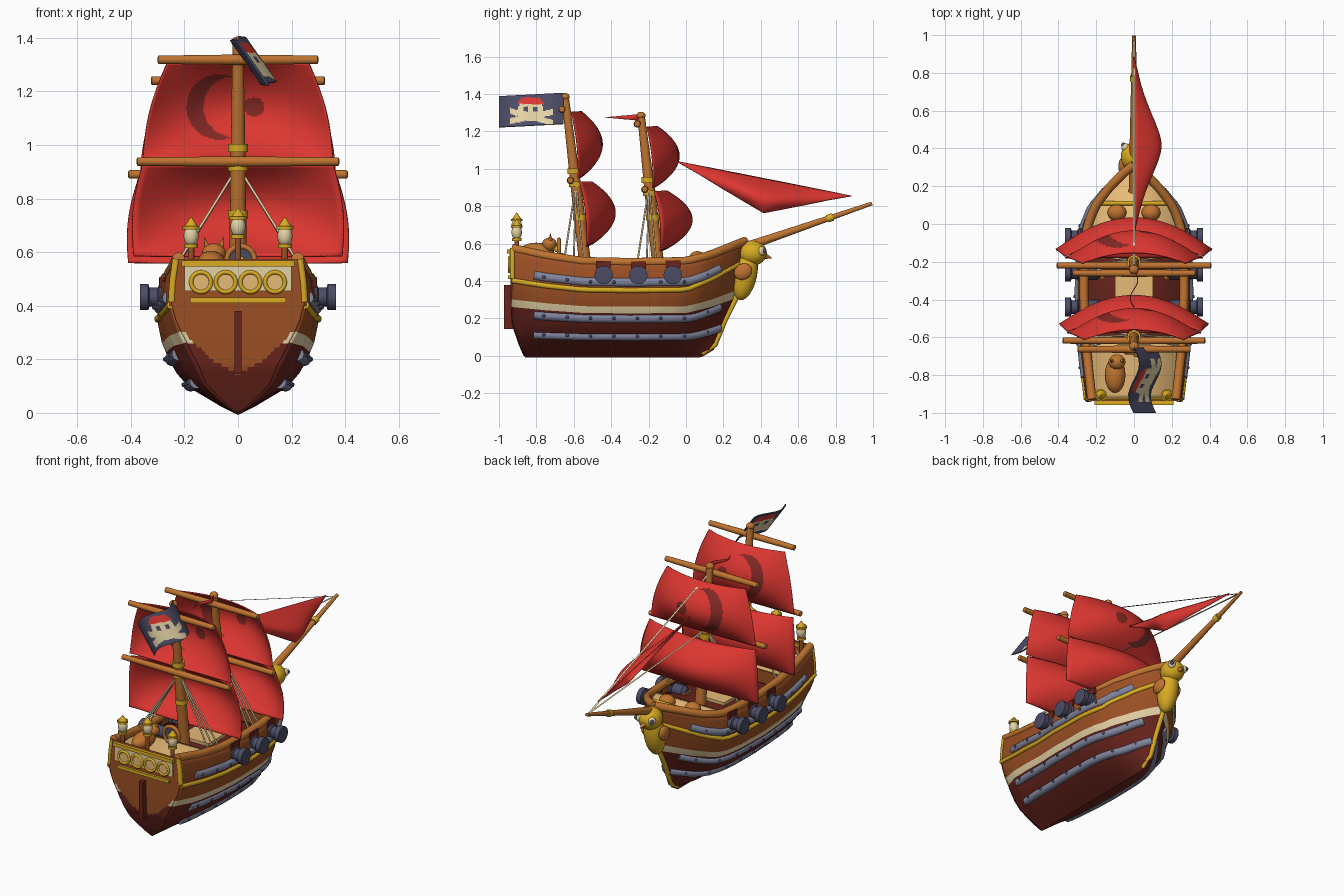
import bpy, bmesh, math
from math import sin, cos, pi
from mathutils import Vector, Matrix, Euler

if "Cube" in bpy.data.objects:
    bpy.data.objects.remove(bpy.data.objects["Cube"])

def material(name, r, g, b):
    m = bpy.data.materials.new(name)
    m.diffuse_color = [((c / 255 + 0.055) / 1.055) ** 2.4 for c in (r, g, b)] + [1]
    m.use_nodes = True
    m.node_tree.nodes["Principled BSDF"].inputs["Base Color"].default_value = m.diffuse_color
    return m

RED = material("sail red", 220, 54, 48)
EMBLEM = material("emblem maroon", 128, 40, 36)
HULL = material("hull brown", 156, 80, 36)
DARK = material("dark red wood", 104, 36, 28)
CREAM = material("cream", 228, 210, 165)
GOLD = material("gold", 218, 172, 34)
GREY = material("steel grey", 128, 132, 156)
NAVY = material("navy", 76, 76, 102)
WOOD = material("mast wood", 192, 116, 48)
TAN = material("deck tan", 234, 189, 121)

def lerp(t, x):
    for (a, p), (b, q) in zip(t, t[1:]):
        if x <= b:
            return p + (q - p) * max(0, (x - a) / (b - a))
    return t[-1][1]

def mesh_obj(name, verts, faces, mats, rule=None, thick=0):
    me = bpy.data.meshes.new(name)
    me.from_pydata([tuple(v) for v in verts], [], faces)
    for m in mats:
        me.materials.append(m)
    if rule:
        for i, p in enumerate(me.polygons):
            p.material_index = rule(i, p.center)
    bm = bmesh.new()
    bm.from_mesh(me)
    bmesh.ops.remove_doubles(bm, verts=bm.verts, dist=1e-5)
    bmesh.ops.recalc_face_normals(bm, faces=bm.faces)
    bm.to_mesh(me)
    bm.free()
    ob = bpy.data.objects.new(name, me)
    bpy.context.collection.objects.link(ob)
    if thick:
        s = ob.modifiers.new("thickness", "SOLIDIFY")
        s.thickness, s.offset = thick, 0
    return ob

def grid(name, fn, nu, nv, mats, rule=None, thick=0.008):
    verts = [fn(i / nu, j / nv) for i in range(nu + 1) for j in range(nv + 1)]
    n = nv + 1
    faces = [(i * n + j, i * n + j + 1, (i + 1) * n + j + 1, (i + 1) * n + j) for i in range(nu) for j in range(nv)]
    return mesh_obj(name, verts, faces, mats, rule, thick)

def shape(name, kind, loc, size, mat, rot=(0, 0, 0)):
    """Box, ball or cone of full dimensions `size`."""
    M = Matrix.LocRotScale(Vector(loc), Euler(rot), Vector(size))
    bm = bmesh.new()
    if kind == "box":
        bmesh.ops.create_cube(bm, size=1, matrix=M)
    elif kind == "ball":
        bmesh.ops.create_uvsphere(bm, u_segments=20, v_segments=12, radius=0.5, matrix=M)
    else:
        bmesh.ops.create_cone(bm, cap_ends=True, segments=16, radius1=0.5, radius2=0.02, depth=1, matrix=M)
    me = bpy.data.meshes.new(name)
    bm.to_mesh(me)
    bm.free()
    me.materials.append(mat)
    ob = bpy.data.objects.new(name, me)
    bpy.context.collection.objects.link(ob)

def tube(name, pts, r, mat, closed=False):
    """Round bar through points; r is one radius or one per point."""
    cu = bpy.data.curves.new(name, "CURVE")
    cu.dimensions, cu.bevel_depth, cu.bevel_resolution, cu.use_fill_caps = "3D", 1, 5, True
    sp = cu.splines.new("POLY")
    sp.points.add(len(pts) - 1)
    sp.use_cyclic_u = closed
    for i, p in enumerate(pts):
        sp.points[i].co = (*p, 1)
        sp.points[i].radius = r[i] if isinstance(r, (list, tuple)) else r
    cu.materials.append(mat)
    ob = bpy.data.objects.new(name, cu)
    bpy.context.collection.objects.link(ob)
    bpy.ops.object.select_all(action="DESELECT")
    ob.select_set(True)
    bpy.context.view_layer.objects.active = ob
    bpy.ops.object.convert(target="MESH")

def ring(name, x, y, z, R, r, mat):
    tube(name, [(x + R * cos(a * pi / 12), y, z + R * sin(a * pi / 12)) for a in range(24)], r, mat, True)

# Hull lines: sheer height, section, plan, stern narrowing, stern and stem profiles
SHEER = [(-.93, .575), (-.75, .535), (-.55, .505), (-.3, .5), (0, .505), (.12, .535), (.22, .575), (.32, .615)]
SECTION = [(0, 0), (.06, .2), (.12, .37), (.2, .6), (.3, .75), (.4, .85), (.53, .94), (.7, 1), (.85, .98), (1, .93)]
PLAN = [(0, .84), (.2, .94), (.45, 1), (.65, .98), (.74, .92), (.82, .78), (.9, .5), (.96, .23), (1, 0)]
NARROW = [(.1, .85), (.3, .78), (.46, .87), (.6, .97), (.7, 1)]
STERN = [(0, -.86), (.1, -.885), (.3, -.925), (.5, -.93)]
STEM = [(0, .08), (.05, .14), (.3, .2), (.5, .26), (.75, .3), (1, .32)]

def hull_pt(y, v, side=1, out=0):
    s = (y - lerp(STERN, v)) / (lerp(STEM, v) - lerp(STERN, v))
    w = .295 * lerp(SECTION, v) * lerp(PLAN, s) * lerp([(0, lerp(NARROW, v)), (.1, 1)], s)
    return Vector((side * (w + out), y, (v + max(0, y) * v * (1 - v)) * lerp(SHEER, y)))

LEVELS = [0, .06, .12, .2, .25, .3, .35, .4, .46, .53, .62, .7, .78, .85, .92, 1]
N, L = 48, len(LEVELS)
verts, faces, level = [], [], []
for side in (-1, 1):
    for v in LEVELS:
        a, b = lerp(STERN, v), lerp(STEM, v)
        verts += [hull_pt(a + (b - a) * i / N, v, side) for i in range(N + 1)]
vid = lambda k, j, i: (k * L + j) * (N + 1) + i
for k in (0, 1):
    for j in range(L - 1):
        for i in range(N):
            faces.append((vid(k, j, i), vid(k, j, i + 1), vid(k, j + 1, i + 1), vid(k, j + 1, i)))
            level.append(0 if LEVELS[j] < .455 else 1 if LEVELS[j] < .52 else 2)
mesh_obj("hull", verts, faces, [DARK, CREAM, HULL], lambda i, c: level[i], .016)

# Flat stern wall, brown inside a heart-shaped outline, dark and cream outside it
def stern_wall(u, w):
    v = w
    p = hull_pt(lerp(STERN, v), v)
    return ((2 * u - 1) * p.x, p.y - .004, p.z)
def stern_rule(i, c):
    if c.z > .145 and abs(c.x) < lerp([(.145, 0), (.2, .1), (.3, .2), (.36, .3)], c.z):
        return 2
    return 1 if .262 < c.z < .305 else 0
grid("stern_wall", stern_wall, 48, 40, [DARK, CREAM, HULL], stern_rule)

# Decks
for name, y0, y1, z, m in (("poop_deck", -.92, -.63, .5, TAN), ("main_deck", -.63, -.03, .42, DARK), ("fore_deck", -.03, .29, .5, TAN)):
    def deck(u, w):
        y = y0 + (y1 - y0) * u
        return ((2 * w - 1) * hull_pt(y, z / lerp(SHEER, y)).x, y, z)
    grid(name, deck, 16, 1, [m], None, .012)
for y in (-.63, -.03):
    shape("deck_step", "box", (0, y, .455), (.53, .02, .1), HULL)
shape("hatch", "box", (0, -.34, .43), (.2, .2, .03), TAN)

# Side trims, armour bands with rivets, rails, cannons
def run(y0, y1, v, side, out=0, n=30):
    return [hull_pt(y0 + (y1 - y0) * i / n, v(y0 + (y1 - y0) * i / n), side, out) for i in range(n + 1)]

for s in (-1, 1):
    tube("gold_trim", run(-.93, .3, lambda y: .7 + max(0, y) * .25, s, .004), .014, GOLD)
    tube("rail", run(-.93, .315, lambda y: 1, s, -.008), .024, WOOD)
    for v in (.785, .4, .21):
        tube("armour_band", run(-.81, .175, lambda y: v + max(0, y - .05) * .2, s, -.002), .025, GREY)
        for i in range(8):
            y = -.76 + i * .125
            shape("rivet", "ball", hull_pt(y, v + max(0, y - .05) * .2, s, .021), (.018, .018, .018), NAVY)
    for y in (-.44, -.255, -.07):
        xs = [.17, .19, .255, .26, .295, .3, .33, .335, .365, .366]
        rs = [.02, .038, .038, .046, .046, .036, .036, .05, .05, .03]
        tube("cannon", [(s * x, y, .432) for x in xs], rs, NAVY)
        shape("cannon_mount", "box", (s * .2, y, .41), (.08, .07, .05), WOOD)
        shape("port_lid", "box", hull_pt(y, .97, s), (.04, .08, .04), DARK)
    tube("stern_corner_post", [hull_pt(-.928, .72 + i * .07, s) for i in range(5)], .014, GOLD)
tube("stem_band", [(0, lerp(STEM, v / 10) + .004, max(.012, v / 10 * .6)) for v in range(0, 10)], .014, GOLD)

# Stern: window panel, round windows, trims, rudder, lanterns
shape("window_panel", "box", (0, -.939, .505), (.4, .01, .1), CREAM)
shape("stern_top_trim", "box", (0, -.94, .557), (.42, .035, .022), GOLD)
shape("stern_low_trim", "box", (0, -.94, .42), (.36, .025, .02), GOLD)
for x in (-.138, -.046, .046, .138):
    tube("window_pane", [(x, -.93, .488), (x, -.947, .488)], .037, TAN)
    ring("window_frame", x, -.945, .488, .037, .008, GOLD)
shape("rudder", "box", (0, -.945, .262), (.026, .055, .235), DARK)
for x, z in ((-.175, .6), (0, .635), (.175, .6)):
    tube("lantern_post", [(x, -.905, .52), (x, -.905, z + .03)], .012, HULL)
    tube("lantern_base", [(x, -.905, z + .015), (x, -.905, z + .03)], .026, GOLD)
    shape("lantern_glass", "ball", (x, -.905, z + .06), (.056, .056, .08), CREAM)
    tube("lantern_rim", [(x, -.905, z + .085), (x, -.905, z + .098)], .032, GOLD)
    shape("lantern_cap", "cone", (x, -.905, z + .112), (.056, .056, .038), GOLD)

# Masts, yards, sails and shrouds
def in_emblem(x, z):
    crescent = math.hypot(x + .07, z) < .125 and math.hypot(x + .015, z) > .115
    return int(crescent or math.hypot(x - .06, z) < .038)

# each: name, y at z .5, rake, mast top, yards (z, half length), sails (top, bottom, half widths, bulge)
RIGS = [("main", -.54, -.12, 1.39, [(1.318, .3), (.938, .378)], [(1.305, .95, .265, .355, .15), (.93, .585, .355, .39, .175)]),
        ("fore", -.15, -.115, 1.29, [(1.24, .325), (.89, .41)], [(1.225, .9, .275, .365, .16), (.88, .56, .37, .41, .19)])]
for name, yb, rake, top, yards, sails in RIGS:
    my = lambda z: yb + rake * (z - .5)
    tube(name + "_mast", [(0, my(z), z) for z in (.4, .9, top)], [.034, .029, .02], WOOD)
    shape(name + "_mast_cap", "ball", (0, my(top), top - .005), (.05, .05, .04), WOOD)
    for z in (yards[1][0] + .05, .74, yards[1][0] - .02):
        tube("mast_band", [(0, my(z), z - .015), (0, my(z), z + .015)], .037, GOLD)
    for z, h in yards:
        tube(name + "_yard", [(x * h, my(z) - .025, z) for x in (-1, -.99, -.5, 0, .5, .99, 1)], [.01, .016, .018, .02, .018, .016, .01], WOOD)
    for k, (z1, z0, w1, w0, bulge) in enumerate(sails):
        def sail(u, v):
            x, z = 2 * u - 1, z0 + (z1 - z0) * v
            w = w0 + (w1 - w0) * v + .018 * sin(pi * v)
            belly = max(0, sin(.9 * pi * v)) ** .8 * (.1 + .9 * (1 - x * x))
            return (x * w, my(z) + .018 + bulge * belly, z)
        mid = (z0 + z1) / 2 + .015
        nu, nv = ((100, 64), (32, 24))[k]
        grid(name + ("_upper_sail", "_lower_sail")[k], sail, nu, nv, [RED, EMBLEM],
             (lambda i, c: in_emblem(c.x, c.z - mid)) if k == 0 else None)
    for s in (-1, 1):
        for dy in (-.11, -.06, -.01):
            tube("shroud", [(0, my(.9), .92), hull_pt(yb + dy, 1, s, -.01)], .005, CREAM)

# Bowsprit, flat stays, jib
tube("bowsprit", [(0, .17, .53), (0, .34, .59), (0, .995, .815)], [.028, .025, .01], WOOD)
tube("bowsprit_band", [(0, .755, .733), (0, .785, .743)], .021, GOLD)
for y, z in ((-.225, 1.24), (-.17, .9)):
    grid("forestay", lambda u, v: ((v - .5) * .012, y + (.97 - y) * u, z + (.815 - z) * u), 2, 1, [CREAM], None, 0)
A, B, C = Vector((0, -.05, 1.04)), Vector((0, .885, .855)), Vector((.11, .415, .765))
def jib(s, t):
    p = A.lerp(B, s).lerp(C, t)
    p.x += .08 * sin(pi * t) * sin(pi * s)
    return p
grid("jib", jib, 24, 16, [RED], None, .006)

# Flag with skull and head scarf, pennant
def flag_rule(i, c):
    p, q = c.y + .83, c.z - 1.312 + .03 * (c.y + .83)
    if .032 < q < .068 and abs(p) < .095 - q * .7:
        return 2
    if abs(abs(p) - .025) < .01 and abs(q - .005) < .012:
        return 0
    skull = (p / .068) ** 2 + (q / .06) ** 2 < 1
    bones = abs(p) < .115 and abs(abs(q + .035) - .25 * abs(p)) < .016
    return int(skull or bones)
grid("flag", lambda u, v: (.115 * (1 - v) + .028 * sin(2 * pi * u), -.655 - .345 * u, 1.24 + .165 * v - .018 * u),
     60, 36, [NAVY, CREAM, RED], flag_rule, .006)
grid("pennant", lambda u, v: (.02 * sin(2 * pi * u), -.25 - .19 * u, 1.275 + (v - .5) * .035 * (1 - u)), 12, 2, [RED], None, .005)

# Bird figurehead
shape("bird_body", "ball", (0, .315, .435), (.125, .13, .28), GOLD, (-.2, 0, 0))
shape("bird_head", "ball", (0, .355, .55), (.14, .155, .135), GOLD)
shape("bird_beak", "cone", (0, .435, .53), (.05, .045, .05), WOOD, (-1.9, 0, 0))
for s in (-1, 1):
    shape("bird_wing", "ball", (s * .06, .305, .45), (.045, .1, .085), WOOD, (.5, 0, 0))
    shape("bird_eye", "ball", (s * .045, .405, .56), (.045, .045, .05), CREAM)
    shape("bird_pupil", "ball", (s * .056, .419, .562), (.024, .024, .026), NAVY)
    shape("fore_barrel", "ball", (s * .09, .06, .52), (.1, .09, .08), WOOD)
    # resting animal's ears on the poop
    shape("animal_ear", "cone", (-.09 + s * .03, -.725, .635), (.025, .025, .045), WOOD, (0, s * .3, 0))
tube("fore_deck_beam", [(-.2, .11, .525), (.2, .11, .525)], .012, GOLD)
shape("animal_body", "ball", (-.1, -.8, .555), (.11, .19, .1), WOOD)
shape("animal_head", "ball", (-.09, -.73, .595), (.09, .08, .075), WOOD)

# Steering wheel
tube("wheel_disc", [(.01, -.685, .57), (.01, -.67, .57)], .05, NAVY)
ring("wheel_rim", .01, -.68, .57, .052, .011, WOOD)
shape("wheel_hub", "ball", (.01, -.69, .57), (.03, .03, .03), GOLD)
shape("wheel_stand", "box", (.01, -.665, .52), (.03, .02, .06), HULL)

bpy.ops.object.select_all(action="SELECT")
bpy.ops.object.shade_smooth_by_angle(angle=math.radians(35))
